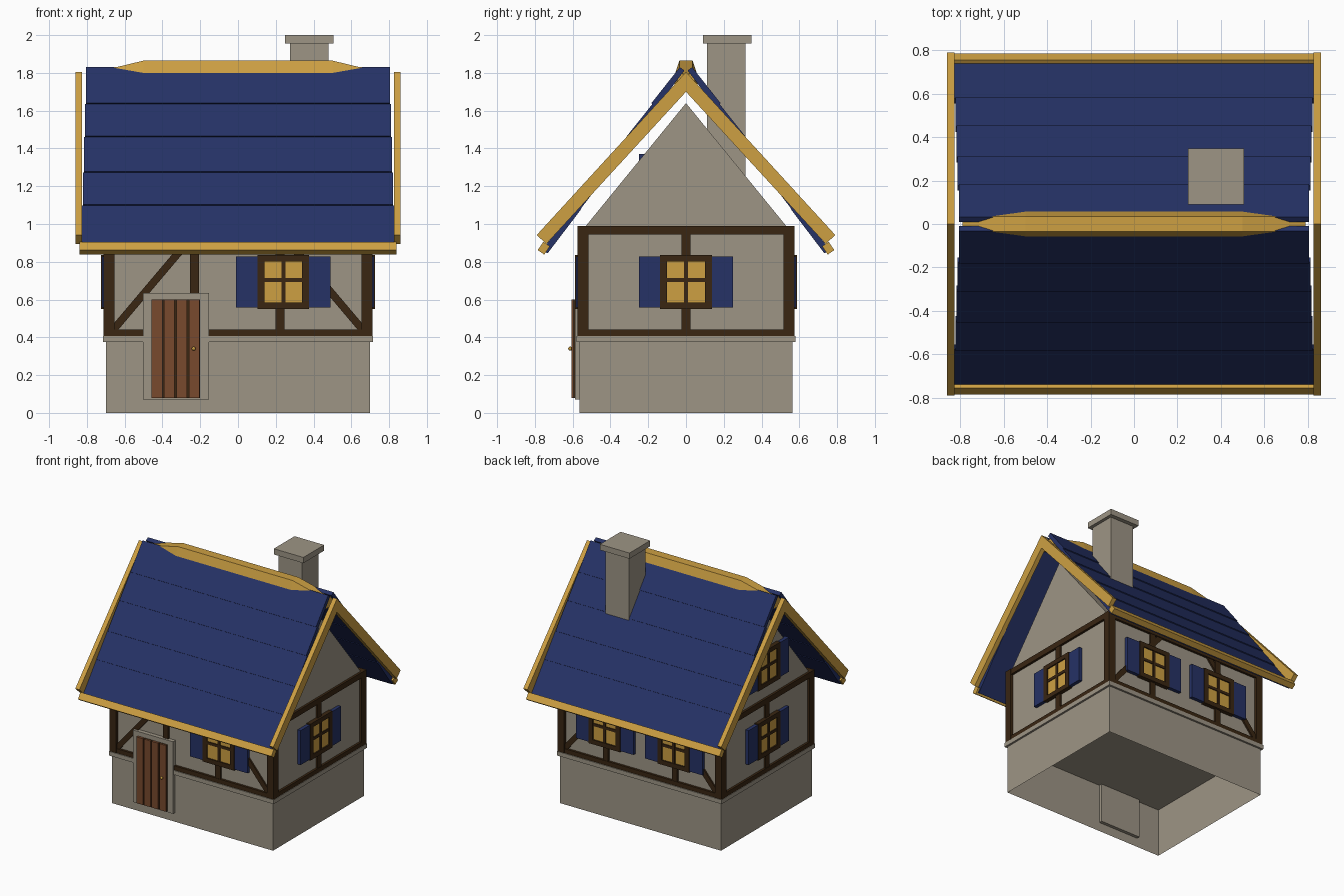
import bpy, bmesh, math
from mathutils import Matrix, Vector

if "Cube" in bpy.data.objects:
    bpy.data.objects.remove(bpy.data.objects["Cube"])


def material(name, r, g, b):
    m = bpy.data.materials.new(name)
    m.diffuse_color = (r, g, b, 1)
    m.use_nodes = True
    m.node_tree.nodes["Principled BSDF"].inputs["Base Color"].default_value = m.diffuse_color
    return m


STONE = material("warm grey stone", 0.34, 0.30, 0.235)
TIMBER = material("dark timber", 0.041, 0.019, 0.006)
NAVY = material("navy blue", 0.019, 0.032, 0.133)
GOLD = material("golden wood", 0.61, 0.35, 0.055)
DOOR = material("door brown", 0.188, 0.067, 0.026)


def turn(deg):
    return Matrix.Rotation(math.radians(deg), 4, 'Z')


FRONT, RIGHT, BACK, LEFT = turn(0), turn(90), turn(180), turn(-90)


def finish(name, mat, bm):
    bmesh.ops.recalc_face_normals(bm, faces=bm.faces)
    me = bpy.data.meshes.new(name)
    bm.to_mesh(me)
    bm.free()
    me.materials.append(mat)
    ob = bpy.data.objects.new(name, me)
    bpy.context.collection.objects.link(ob)
    return ob


def prism(name, mat, pts, near, far, side=FRONT, open_bottom=False):
    """Outline (u, z) seen facing a wall, extruded outward from near to far."""
    bm = bmesh.new()
    a = [bm.verts.new(side @ Vector((u, -near, z))) for u, z in pts]
    b = [bm.verts.new(side @ Vector((u, -far, z))) for u, z in pts]
    n = len(pts)
    bm.faces.new(a)
    bm.faces.new(b)
    for i in range(n):
        bm.faces.new((a[i], a[(i + 1) % n], b[(i + 1) % n], b[i]))
    if open_bottom:
        bm.normal_update()
        low = [f for f in bm.faces if f.calc_center_median().z < 1e-4]
        bmesh.ops.delete(bm, geom=low, context='FACES')
    return finish(name, mat, bm)


def box(name, mat, u0, u1, z0, z1, near, far, side=FRONT, open_bottom=False):
    return prism(name, mat, [(u0, z0), (u1, z0), (u1, z1), (u0, z1)], near, far, side, open_bottom)


def beam(name, mat, p, q, w, near, far, side=FRONT):
    p, q = Vector(p), Vector(q)
    d = (q - p).normalized()
    s = Vector((-d.y, d.x)) * w / 2
    return prism(name, mat, [p - s, q - s, q + s, p + s], near, far, side)


def window(label, u, z, wall, side):
    """Glass, frame, glazing bars and two shutters."""
    box(label + "_glass", GOLD, u - .11, u + .11, z - .12, z + .12, wall - .01, wall + .022, side)
    for s in (-1, 1):
        a, b = sorted((u + s * .1, u + s * .137))
        box(label + "_frame_side", TIMBER, a, b, z - .143, z + .143, wall - .01, wall + .032, side)
        a, b = sorted((z + s * .108, z + s * .143))
        box(label + "_frame_rail", TIMBER, u - .1, u + .1, a, b, wall - .01, wall + .032, side)
        a, b = sorted((u + s * .135, u + s * .25))
        box(label + "_shutter", NAVY, a, b, z - .135, z + .135, wall - .01, wall + .027, side)
    box(label + "_bar_upright", TIMBER, u - .011, u + .011, z - .11, z + .11, wall, wall + .029, side)
    box(label + "_bar_cross", TIMBER, u - .1, u + .1, z - .001, z + .021, wall, wall + .028, side)


# Stone base (open underneath), ledge, and plastered body with gables
box("stone_base", STONE, -.70, .70, 0, .39, -.565, .565, FRONT, True)
box("base_ledge", STONE, -.715, .715, .375, .408, -.58, .58)
prism("house_body", STONE, [(-.555, .40), (.555, .40), (.555, .98), (.53, .99), (0, 1.64),
                            (-.53, .99), (-.555, .98)], -.693, .693, RIGHT)

# Timber framing: corner posts, rails, centre posts, braces
for sx in (-1, 1):
    for sy in (-1, 1):
        x0, x1 = sorted((sx * .655, sx * .713))
        y0, y1 = sorted((sy * .515, sy * .575))
        box("corner_post", TIMBER, x0, x1, .408, .99, y0, y1)
for label, side, half, wall in (("front", FRONT, .71, .555), ("back", BACK, .71, .555),
                                ("right", RIGHT, .572, .693), ("left", LEFT, .572, .693)):
    box(label + "_bottom_rail", TIMBER, -half, half, .408, .442, wall - .01, wall + .018, side)
    box(label + "_top_rail", TIMBER, -half, half, .945, .989, wall - .01, wall + .018, side)
    if half < .6:
        posts = [0]
    else:
        posts = [-.23, .222] if label == "front" else [-.3, .3]
        for s in (-1, 1):
            beam(label + "_brace", TIMBER, (s * .66, .44), (s * .22, .96), .04,
                 wall - .01, wall + .012, side)
    for u in posts:
        box(label + "_post", TIMBER, u - .023, u + .023, .43, .96, wall - .01, wall + .015, side)

# Windows on every wall, plus one in the left gable
window("front_window", .24, .693, .555, FRONT)
window("back_window_a", -.3, .693, .555, BACK)
window("back_window_b", .3, .693, .555, BACK)
window("right_window", 0, .693, .693, RIGHT)
window("left_window", 0, .693, .693, LEFT)
window("gable_window", 0, 1.235, .693, LEFT)

# Door: stone surround, dark backing, four planks, knob
box("door_surround", STONE, -.503, -.153, .07, .635, .54, .587)
box("door_backing", TIMBER, -.455, -.2, .08, .6, .58, .597)
for i in range(4):
    x = -.457 + i * .066
    box("door_plank", DOOR, x, x + .056, .08, .6, .58, .606)
bm = bmesh.new()
bmesh.ops.create_uvsphere(bm, u_segments=10, v_segments=6, radius=.011,
                          matrix=Matrix.Translation((-.235, -.613, .34)))
finish("door_knob", GOLD, bm)

# Roof: overlapping rows that narrow toward the ridge, on both slopes
rows = [.757, .58, .45, .31, .18, .035]
slope = Vector((.722, -.97)).normalized()
out = Vector((-slope.y, slope.x))


def on_slope(y):
    return Vector((y, 1.832 - (y - .035) * 1.343))


for s, label in ((-1, "front"), (1, "back")):
    for i in range(5):
        lo, hi = on_slope(rows[i]), on_slope(rows[i + 1])
        half = .826 - i * .005
        pts = [lo + out * .004, hi - out * .003, hi - out * .033, lo - out * .03]
        prism(label + "_roof_row", NAVY, [(s * p.x, p.y) for p in pts], -half, half, RIGHT)
    # eave beam along the lower edge
    beam(label + "_eave_beam", GOLD, (s * .738, .894), (s * .768, .85), .042, -.84, .84, RIGHT)

# Gold barge boards on both gable ends
for side, label in ((RIGHT, "right"), (LEFT, "left")):
    for s in (-1, 1):
        prism(label + "_barge_board", GOLD,
              [(0, 1.805), (s * .79, .942), (s * .74, .894), (0, 1.70)], .825, .86, side)

# Ridge cap with ends dipping down
bm = bmesh.new()
rings = []
for x, drop in ((-.79, .07), (-.5, 0), (.5, 0), (.79, .07)):
    rings.append([bm.verts.new((x, y, z - drop)) for y, z in
                  ((-.06, 1.79), (-.035, 1.865), (.035, 1.865), (.06, 1.79))])
for a, b in zip(rings, rings[1:]):
    for i in range(4):
        bm.faces.new((a[i], a[(i + 1) % 4], b[(i + 1) % 4], b[i]))
bm.faces.new(rings[0])
bm.faces.new(rings[-1])
finish("ridge_cap", GOLD, bm)

# Chimney
box("chimney_shaft", STONE, .275, .48, 1.0, 1.96, -.315, -.11)
box("chimney_cap", STONE, .248, .505, 1.955, 2.0, -.347, -.09)
